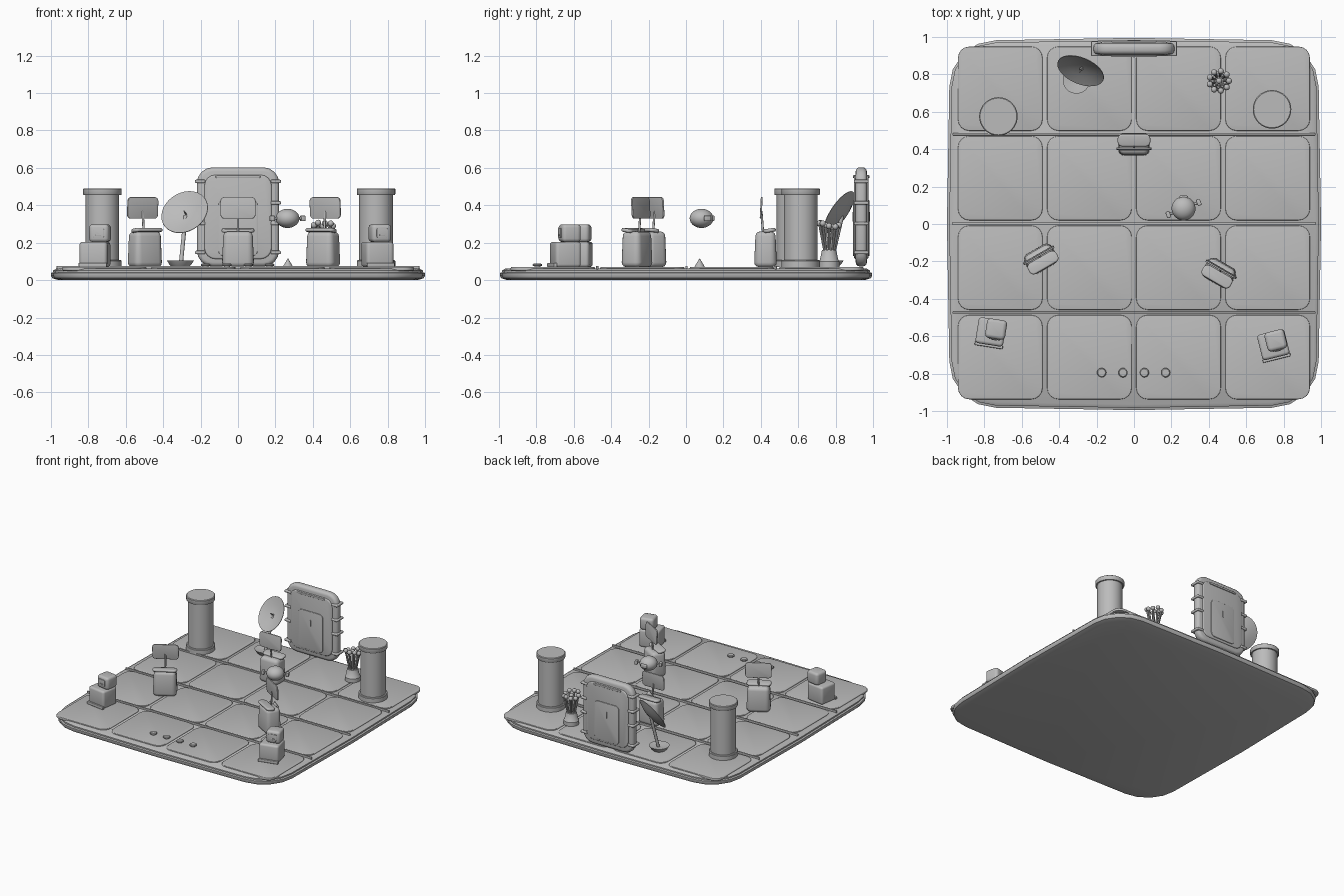
import bpy, bmesh, math, random
from mathutils import Matrix, Vector

random.seed(4)
if bpy.data.objects.get("Cube"):
    bpy.data.objects.remove(bpy.data.objects["Cube"])

grey = bpy.data.materials.new("plain_grey")
grey.use_nodes = True
grey.diffuse_color = (0.5, 0.5, 0.5, 1)
grey.node_tree.nodes["Principled BSDF"].inputs["Base Color"].default_value = (0.5, 0.5, 0.5, 1)

FLOOR = 0.07
I = Matrix.Identity(4)


def move(x, y, z=0.0, turn=0.0):
    return Matrix.Translation((x, y, z)) @ Matrix.Rotation(math.radians(turn), 4, 'Z')


def tilt(angle, axis='X'):
    return Matrix.Rotation(math.radians(angle), 4, axis)


def finish(name, bm, m):
    bmesh.ops.recalc_face_normals(bm, faces=bm.faces)
    mesh = bpy.data.meshes.new(name)
    bm.to_mesh(mesh)
    bm.free()
    mesh.transform(m)
    mesh.materials.append(grey)
    obj = bpy.data.objects.new(name, mesh)
    bpy.context.collection.objects.link(obj)
    bpy.ops.object.select_all(action='DESELECT')
    obj.select_set(True)
    bpy.context.view_layer.objects.active = obj
    bpy.ops.object.shade_smooth_by_angle(angle=math.radians(35))
    return obj


def loft(name, rings, m=I):
    """Skin a stack of (outline, z) rings and cap both ends."""
    bm = bmesh.new()
    rows = [[bm.verts.new((x, y, z)) for x, y in pts] for pts, z in rings]
    n = len(rows[0])
    for a, b in zip(rows, rows[1:]):
        for i in range(n):
            j = (i + 1) % n
            bm.faces.new((a[i], a[j], b[j], b[i]))
    bm.faces.new(rows[0])
    bm.faces.new(rows[-1])
    return finish(name, bm, m)


def rounded(w, d, r, seg=4, bulge=0.0):
    pts = []
    for k, (sx, sy) in enumerate([(1, 1), (-1, 1), (-1, -1), (1, -1)]):
        for i in range(seg + 1):
            a = math.pi / 2 * (k + i / seg)
            pts.append((sx * (w / 2 - r) + r * math.cos(a), sy * (d / 2 - r) + r * math.sin(a)))
        if bulge:
            a = math.pi / 2 * (k + 1)
            pts.append(((w / 2 + bulge) * math.cos(a), (d / 2 + bulge) * math.sin(a)))
    return pts


def rbox(name, w, d, h, r, b, m=I, taper=0.0):
    """Box from z=0 to h with corner radius r and edge rounding b."""
    rings = []
    for base, sign in ((0, 1), (h, -1)):
        part = []
        for i in range(4):
            a = math.pi / 6 * i
            z = base + sign * b * (1 - math.sin(math.pi / 2 - a))
            ins = b * (1 - math.sin(a))
            z = base + sign * b * (1 - math.cos(a))
            ins += taper * z / h
            part.append((rounded(w - 2 * ins, d - 2 * ins, max(r - ins, 0.002)), z))
        rings += part if sign > 0 else part[::-1]
    return loft(name, rings, m)


def lathe(name, profile, m=I, n=32):
    def ring(r):
        return [(r * math.cos(2 * math.pi * i / n), r * math.sin(2 * math.pi * i / n)) for i in range(n)]
    return loft(name, [(ring(r), z) for r, z in profile], m)


def rod(name, a, b, r, n=12):
    a, b = Vector(a), Vector(b)
    v = b - a
    m = Matrix.Translation(a) @ v.to_track_quat('Z', 'Y').to_matrix().to_4x4()
    return lathe(name, [(r, 0), (r, v.length)], m, n)


def ball(name, m, r, squash=1.0):
    bm = bmesh.new()
    bmesh.ops.create_uvsphere(bm, u_segments=24, v_segments=14, radius=r)
    return finish(name, bm, m @ Matrix.Diagonal((1, 1, squash, 1)))


# floor slab with a rounded rim
loft("floor_slab", [(rounded(1.975 - 2 * i, 1.965 - 2 * i, 0.25 - i, 4, 0.0125), z)
                    for i, z in ((0.04, 0), (0.008, 0.01), (0, 0.022), (0, 0.038),
                                 (0.012, 0.042), (0.012, 0.052), (0.03, 0.062))])

# floor tiles and the ribs between their rows
for i in range(4):
    for j in range(4):
        rbox(f"floor_tile_{i}_{j}", 0.452, 0.45, 0.02, 0.06, 0.005,
             move(-0.715 + 0.4765 * i, -0.712 + 0.4785 * j, 0.05))
for y in (-0.475, 0.003, 0.48):
    rbox("floor_rib", 1.94, 0.012, 0.02, 0.004, 0.002, move(0, y, 0.056))

# columns
for x, y in ((-0.725, 0.575), (0.738, 0.613)):
    lathe("column", [(0.103, 0), (0.103, 0.032), (0.099, 0.037), (0.09, 0.037), (0.09, 0.385),
                     (0.1, 0.385), (0.103, 0.39), (0.103, 0.417), (0.098, 0.421)],
          move(x, y, FLOOR), 40)

# upright door with raised panels, slot and side clamps
door = move(0, 0.937, 0.338) @ tilt(90)
rbox("door_body", 0.44, 0.53, 0.06, 0.085, 0.022, door @ move(0, 0, -0.03))
rbox("door_core", 0.36, 0.45, 0.076, 0.06, 0.008, door @ move(0, 0, -0.038))
for s in (1, -1):
    side = door @ tilt(0 if s > 0 else 180, 'Y')
    rbox("door_panel", 0.21, 0.30, 0.008, 0.03, 0.003, side @ move(0, -0.06, 0.035))
    rbox("door_handle", 0.24, 0.016, 0.009, 0.007, 0.003, side @ move(0, 0.215, 0.035))
    rbox("door_slit", 0.006, 0.05, 0.004, 0.002, 0.001, side @ move(0, 0, 0.042))
    for h in (0.19, 0.075, -0.035, -0.19):
        rbox("door_clamp", 0.055, 0.018, 0.078, 0.006, 0.006, door @ move(s * 0.202, h, -0.039))

# dish on a pole in a bowl foot
lathe("dish_foot", [(0.045, 0), (0.06, 0.015), (0.073, 0.036), (0.066, 0.036), (0.03, 0.028)],
      move(-0.308, 0.77, FLOOR))
rod("dish_pole", (-0.305, 0.775, 0.09), (-0.28, 0.835, 0.345), 0.011)
aim = Vector((-0.33, -0.78, 0.53)).to_track_quat('Z', 'Y').to_matrix().to_4x4()
dish = Matrix.Translation((-0.283, 0.825, 0.36)) @ aim
lathe("dish", [(0.02, -0.022), (0.075, -0.014), (0.132, 0.006), (0.131, 0.009),
               (0.075, -0.008), (0.02, -0.015)], dish)
lathe("dish_tip", [(0.005, -0.018), (0.002, 0.02)], dish, 8)

# cup of stems tipped with balls
cup = (0.455, 0.765)
lathe("stem_cup", [(0.055, 0), (0.055, 0.03), (0.05, 0.035), (0.038, 0.09), (0.03, 0.09)], move(*cup, FLOOR))
for k in range(10):
    a = 2 * math.pi * k / 9
    spread = 0.053 if k < 9 else 0.0
    top = (cup[0] + spread * math.cos(a), cup[1] + spread * math.sin(a), 0.295 + random.uniform(-0.012, 0.014))
    rod("stem", (cup[0] + 0.4 * spread * math.cos(a), cup[1] + 0.4 * spread * math.sin(a), 0.14), top, 0.007, 8)
    ball("stem_ball", Matrix.Translation(top), 0.016)

# consoles with a rear lip and a screen on a neck
for x, y, turn in ((0, 0.425, 0), (-0.498, -0.187, 210), (0.455, -0.262, 150)):
    m = move(x, y, FLOOR, turn)
    rbox("console_body", 0.172, 0.122, 0.19, 0.035, 0.025, m, 0.008)
    rbox("console_lip", 0.175, 0.066, 0.02, 0.025, 0.008, m @ move(0, 0.024, 0.186) @ tilt(8))
    rod("console_neck", m @ Vector((0, -0.012, 0.17)), m @ Vector((0, -0.022, 0.3)), 0.006)
    rbox("console_screen", 0.188, 0.116, 0.01, 0.022, 0.003, m @ move(0, -0.018, 0.316) @ tilt(87))

# stacked crates with a face plate on the upper one
for x, y, turn, dx in ((-0.765, -0.577, -9, 0.025), (0.745, -0.645, 14, 0.018)):
    m = move(x, y, FLOOR, turn)
    rbox("crate_lower", 0.15, 0.14, 0.135, 0.018, 0.015, m)
    rbox("crate_foot", 0.152, 0.018, 0.022, 0.004, 0.004, m @ move(0, -0.073))
    rbox("crate_upper", 0.108, 0.105, 0.094, 0.022, 0.018, m @ move(dx, 0.019, 0.134))
    face = m @ move(dx, -0.031, 0.182) @ tilt(90)
    rbox("crate_face", 0.06, 0.05, 0.007, 0.008, 0.002, face)
    rbox("crate_mouth", 0.03, 0.006, 0.004, 0.002, 0.001, face @ move(0, -0.01, 0.006))

# hovering drone with side pods and a marker cone below
drone = move(0.265, 0.083, 0.33, 22)
ball("drone_body", drone, 0.064, 0.8)
for s in (1, -1):
    rod("drone_arm", drone @ Vector((s * 0.055, 0, 0)), drone @ Vector((s * 0.08, 0, 0)), 0.007)
    rbox("drone_pod", 0.022, 0.036, 0.03, 0.007, 0.005, drone @ move(s * 0.088, 0, -0.015))
rbox("drone_back_vent", 0.05, 0.03, 0.03, 0.01, 0.006, move(0.265, 0.137, 0.315))
lathe("marker_cone", [(0.028, 0), (0.001, 0.046)], move(0.267, 0.073, FLOOR), 16)

# row of floor buttons
for k in range(4):
    lathe("floor_button", [(0.016, 0), (0.016, 0.006), (0.025, 0.008), (0.025, 0.015), (0.02, 0.019)],
          move(-0.173 + 0.114 * k, -0.795, FLOOR - 0.001), 24)
